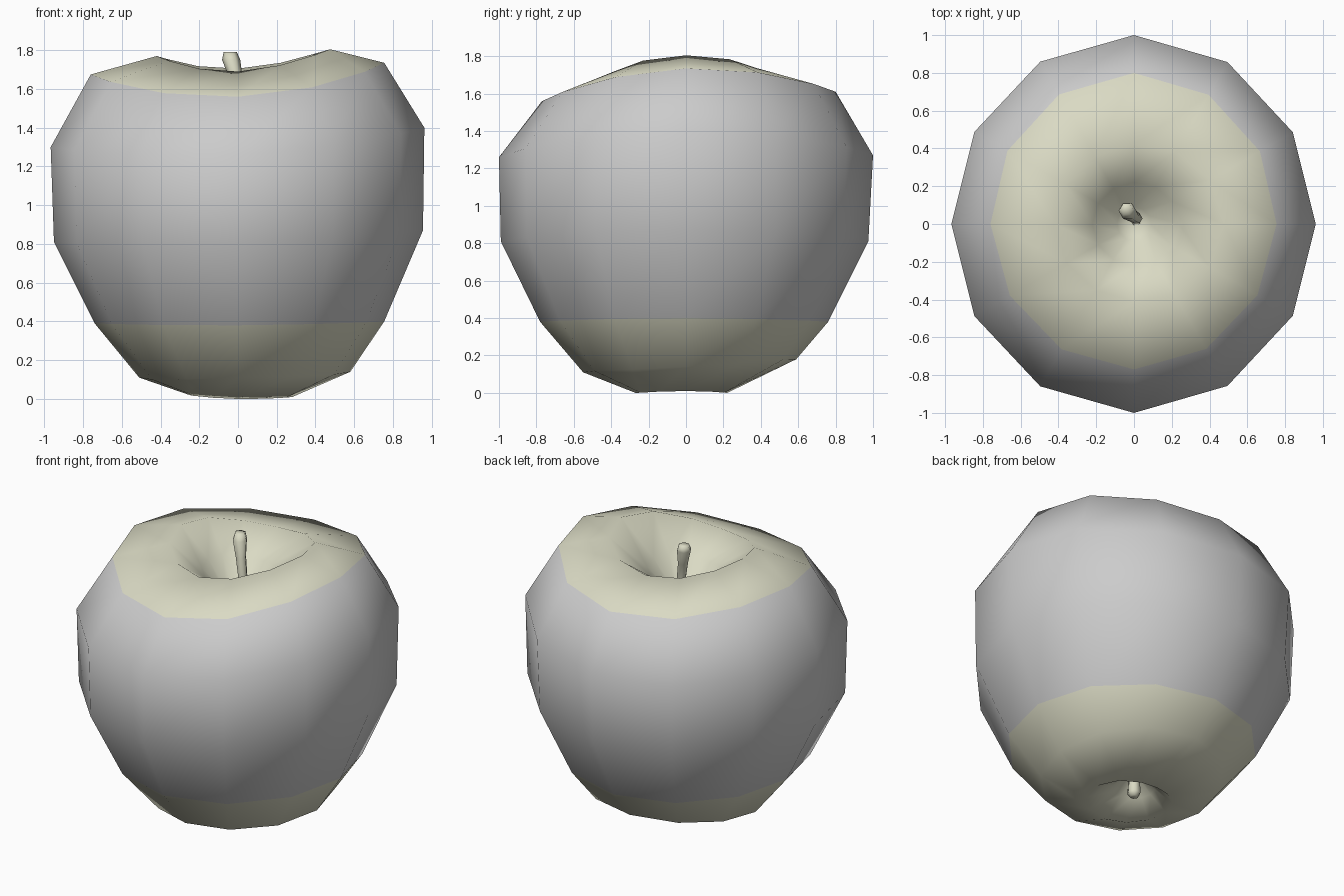
import bpy, bmesh
from math import sin, cos, pi

if "Cube" in bpy.data.objects:
    bpy.data.objects.remove(bpy.data.objects["Cube"])

SIDES = 12


def blend(vals, a):
    """Smoothly blend values given for +x, +y, -x, -y around the axis."""
    e, n, w, s = vals
    return (sum(vals) / 4 + cos(a) * (e - w) / 2 + sin(a) * (n - s) / 2
            + cos(2 * a) * (e + w - n - s) / 4)


def material(name, color):
    m = bpy.data.materials.new(name)
    m.diffuse_color = color
    m.use_nodes = True
    m.node_tree.nodes["Principled BSDF"].inputs["Base Color"].default_value = m.diffuse_color
    return m


def loft(name, rings, bottom, top, mats, pick):
    """Skin rings of points from bottom to top, closing at two poles."""
    bm = bmesh.new()
    loops = [[bm.verts.new(p) for p in ring] for ring in rings]
    n = len(loops[0])
    lo, hi = bm.verts.new(bottom), bm.verts.new(top)
    for i in range(n):
        j = (i + 1) % n
        bm.faces.new((lo, loops[0][j], loops[0][i]))
        bm.faces.new((hi, loops[-1][i], loops[-1][j]))
        for k in range(len(loops) - 1):
            a, b = loops[k], loops[k + 1]
            f = bm.faces.new((a[i], a[j], b[j], b[i]))
            f.material_index = pick(k)
    for f in list(lo.link_faces) + list(hi.link_faces):
        f.material_index = pick(-1)
    for f in bm.faces:
        f.smooth = True
    bmesh.ops.recalc_face_normals(bm, faces=bm.faces)
    me = bpy.data.meshes.new(name)
    bm.to_mesh(me)
    bm.free()
    for m in mats:
        me.materials.append(m)
    ob = bpy.data.objects.new(name, me)
    bpy.context.collection.objects.link(ob)
    return ob


skin = material("grey_skin", (0.8, 0.8, 0.8, 1))
olive = material("olive_tint", (0.7, 0.7, 0.55, 1))

# Apple body: radius and height of each ring at +x, +y, -x, -y
profile = [
    ((.05, .05, .05, .05), (.17, .17, .17, .17)),
    ((.13, .12, .13, .13), (.10, .10, .10, .10)),
    ((.28, .22, .25, .27), (.01, .00, .02, .00)),
    ((.58, .59, .51, .55), (.14, .18, .11, .11)),
    ((.755, .76, .74, .78), (.40, .38, .39, .38)),
    ((.955, .975, .95, .99), (.87, .81, .81, .81)),
    ((.962, 1.0, .967, 1.0), (1.40, 1.27, 1.30, 1.26)),
    ((.755, .80, .76, .77), (1.735, 1.61, 1.675, 1.56)),
    ((.475, .42, .42, .41), (1.805, 1.705, 1.77, 1.69)),
    ((.24, .22, .22, .22), (1.60, 1.57, 1.60, 1.56)),
    ((.09, .09, .09, .09), (1.43, 1.43, 1.43, 1.43)),
]
rings = []
for radii, heights in profile:
    ring = []
    for i in range(SIDES):
        a = 2 * pi * i / SIDES
        r = blend(radii, a)
        ring.append((r * cos(a), r * sin(a), blend(heights, a)))
    rings.append(ring)
loft("apple_body", rings, (0, 0, .19), (0, 0, 1.39), [skin, olive],
     lambda k: 0 if 4 <= k <= 6 else 1)


def tube(name, path, sides=6):
    """Bent tube through (x, y, z, radius) points."""
    rings = [[(x + r * cos(2 * pi * i / sides), y + r * sin(2 * pi * i / sides), z)
              for i in range(sides)] for x, y, z, r in path]
    return loft(name, rings, path[0][:3], path[-1][:3], [olive], lambda k: 0)


# Bent stem in the top hollow and small stub in the bottom hollow
tube("stem", [(.01, .02, 1.36, .03), (.015, .03, 1.52, .03), (-.01, .045, 1.65, .034),
              (-.035, .07, 1.75, .047), (-.04, .08, 1.79, .034)])
tube("bottom_stub", [(0, 0, .035, .025), (0, 0, .06, .042), (0, 0, .20, .035)])
